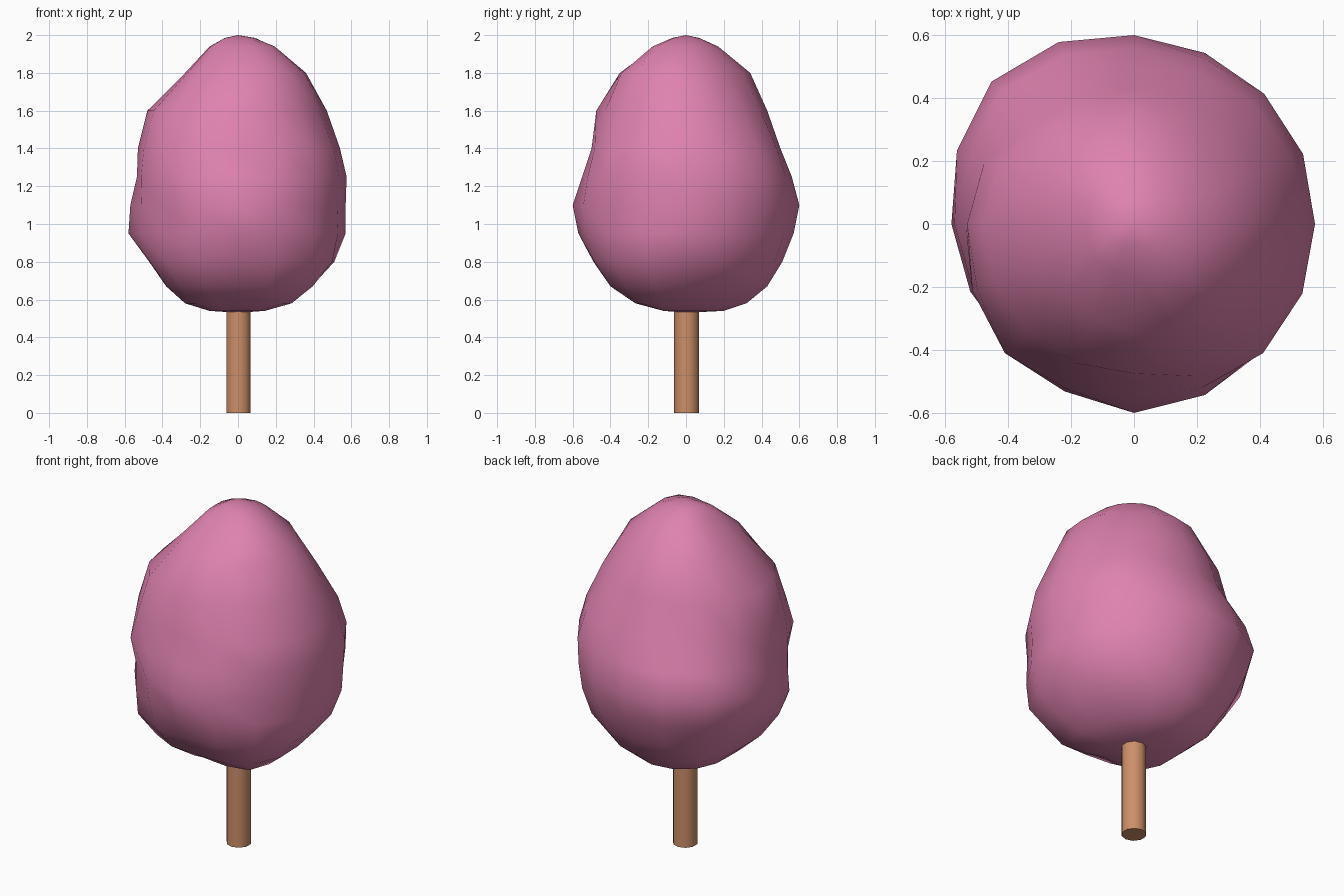
import bpy, bmesh, math

if "Cube" in bpy.data.objects:
    bpy.data.objects.remove(bpy.data.objects["Cube"])

def material(name, rgb):
    m = bpy.data.materials.new(name)
    m.diffuse_color = (*rgb, 1)
    m.use_nodes = True
    m.node_tree.nodes["Principled BSDF"].inputs["Base Color"].default_value = m.diffuse_color
    return m

def finish(name, bm, mat, angle):
    bmesh.ops.recalc_face_normals(bm, faces=bm.faces[:])
    me = bpy.data.meshes.new(name)
    bm.to_mesh(me)
    bm.free()
    ob = bpy.data.objects.new(name, me)
    bpy.context.collection.objects.link(ob)
    me.materials.append(mat)
    bpy.ops.object.select_all(action='DESELECT')
    ob.select_set(True)
    bpy.context.view_layer.objects.active = ob
    bpy.ops.object.shade_smooth_by_angle(angle=math.radians(angle))
    return ob

pink = material("blossom pink", (0.74, 0.225, 0.43))
brown = material("trunk brown", (0.61, 0.275, 0.14))

# Crown cross-sections: height, then radius in 8 compass directions from +x
RINGS = [
    (1.985, [.09, .08, .07, .07, .07, .08, .07, .09]),
    (1.94, [.19, .17, .17, .17, .15, .17, .16, .22]),
    (1.80, [.36, .31, .34, .33, .28, .31, .35, .38]),
    (1.60, [.47, .43, .43, .45, .48, .48, .475, .455]),
    (1.40, [.54, .54, .50, .50, .53, .54, .50, .55]),
    (1.25, [.575, .585, .56, .595, .535, .58, .55, .58]),
    (1.10, [.57, .58, .60, .64, .57, .55, .60, .57]),
    (0.95, [.57, .56, .57, .595, .58, .55, .57, .575]),
    (0.80, [.51, .51, .51, .53, .47, .54, .49, .56]),
    (0.67, [.39, .40, .43, .44, .38, .44, .40, .46]),
    (0.58, [.26, .25, .32, .32, .28, .32, .24, .34]),
    (0.54, [.14, .14, .20, .18, .15, .16, .10, .16]),
]
SIDES = 16

def radius(r, t):
    # smooth closed curve through the eight radii
    i = int(t)
    f = t - i
    a, b, c, d = (r[(i + k) % 8] for k in (-1, 0, 1, 2))
    return b + .5 * f * (c - a + f * (2*a - 5*b + 4*c - d + f * (3*(b - c) + d - a)))

# Crown
bm = bmesh.new()
loops = []
for z, r in RINGS:
    loop = []
    for k in range(SIDES):
        a = 2 * math.pi * k / SIDES
        q = radius(r, 8 * k / SIDES)
        loop.append(bm.verts.new((q * math.cos(a), q * math.sin(a), z)))
    loops.append(loop)
for upper, lower in zip(loops, loops[1:]):
    for k in range(SIDES):
        n = (k + 1) % SIDES
        bm.faces.new((upper[k], lower[k], lower[n], upper[n]))
for loop, z in ((loops[0], 2.0), (loops[-1], .53)):
    pole = bm.verts.new((0, 0, z))
    for k in range(SIDES):
        bm.faces.new((loop[k], loop[(k + 1) % SIDES], pole))
finish("crown", bm, pink, 60)

# Trunk
bm = bmesh.new()
bmesh.ops.create_cone(bm, cap_ends=True, segments=10, radius1=.067, radius2=.067, depth=.56)
bmesh.ops.translate(bm, verts=bm.verts[:], vec=(.003, .003, .28))
finish("trunk", bm, brown, 40)
